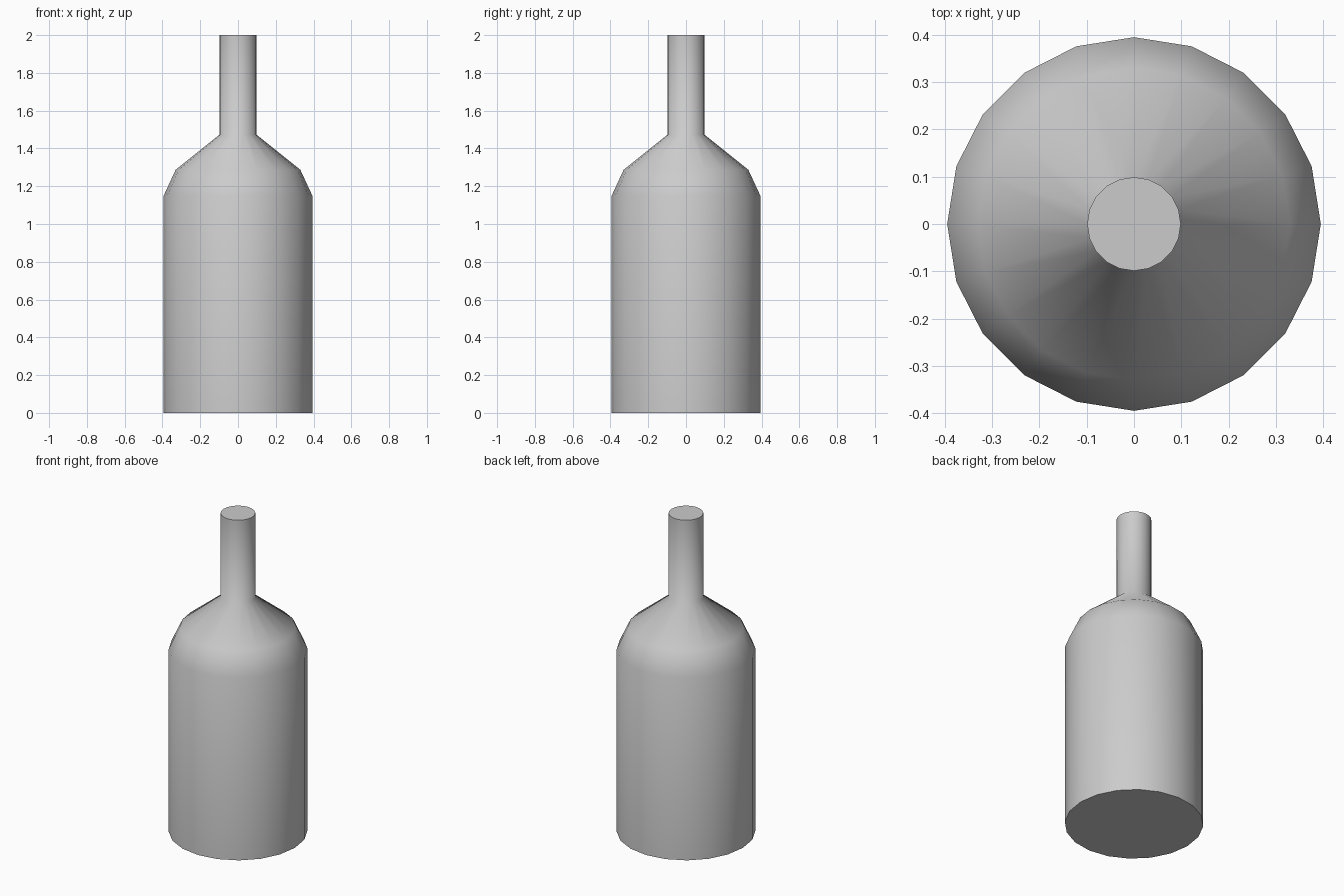
import bpy, bmesh, math

if "Cube" in bpy.data.objects:
    bpy.data.objects.remove(bpy.data.objects["Cube"])

SIDES = 20
# Bottle silhouette: (radius, height)
PROFILE = [(0.395, 0.0), (0.395, 1.147), (0.33, 1.287), (0.099, 1.472), (0.099, 2.0)]


def lathe(name, profile, sides):
    bm = bmesh.new()
    rings = []
    for r, z in profile:
        angles = [2 * math.pi * i / sides for i in range(sides)]
        rings.append([bm.verts.new((r * math.cos(a), r * math.sin(a), z)) for a in angles])
    # Side walls
    for low, high in zip(rings, rings[1:]):
        for i in range(sides):
            j = (i + 1) % sides
            bm.faces.new((low[i], low[j], high[j], high[i]))
    # Base and top caps
    bm.faces.new(rings[0][::-1])
    bm.faces.new(rings[-1])
    mesh = bpy.data.meshes.new(name)
    bm.to_mesh(mesh)
    bm.free()
    obj = bpy.data.objects.new(name, mesh)
    bpy.context.collection.objects.link(obj)
    return obj


# Bottle: body, shoulder and neck smooth, caps sharp
bottle = lathe("bottle", PROFILE, SIDES)
bpy.context.view_layer.objects.active = bottle
bottle.select_set(True)
bpy.ops.object.shade_smooth_by_angle(angle=math.radians(60))
